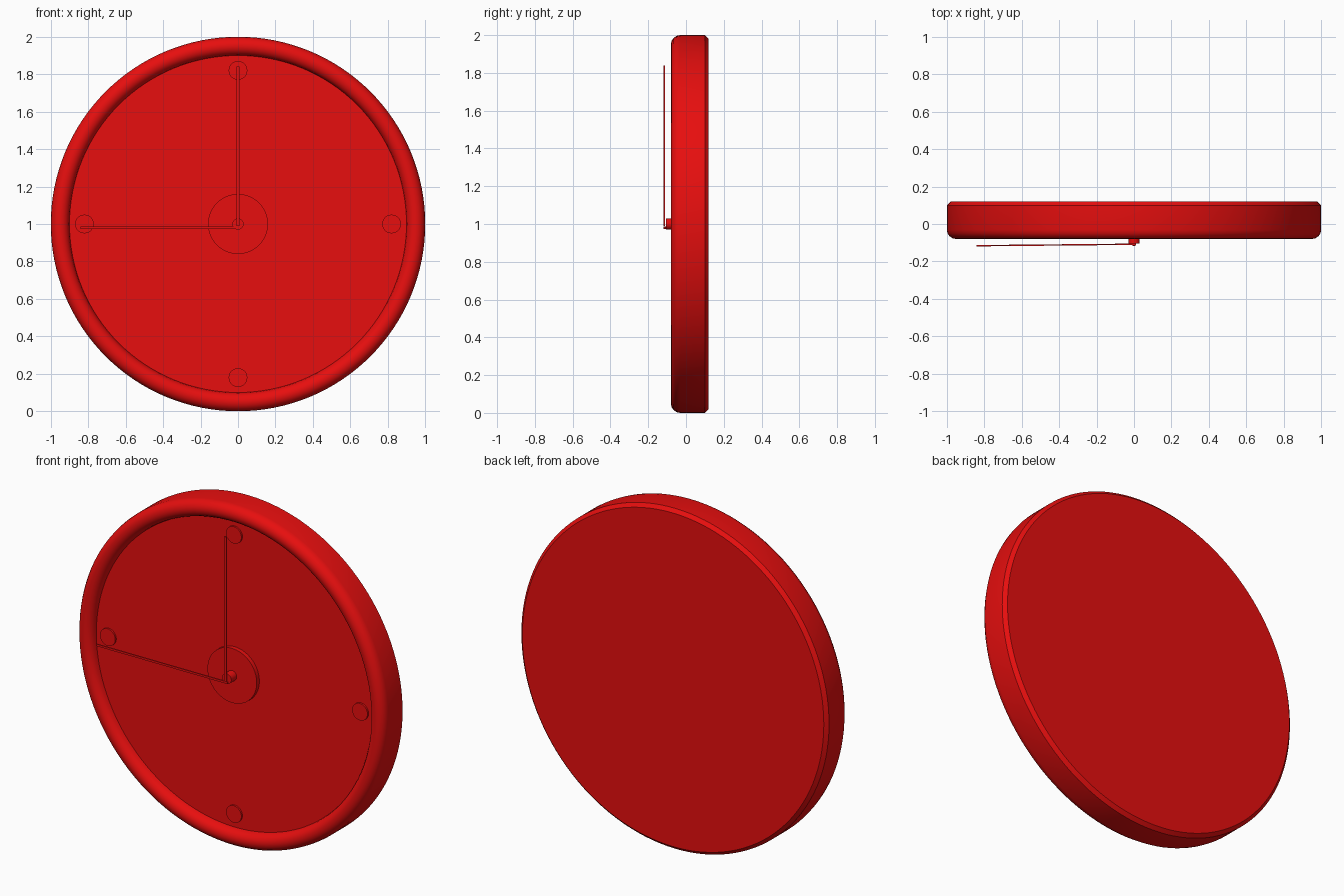
import bpy
import bmesh
import math
from mathutils import Matrix, Vector

cube = bpy.data.objects.get("Cube")
if cube:
    bpy.data.objects.remove(cube, do_unlink=True)

red = bpy.data.materials.new("bright_red")
red.use_nodes = True
red.diffuse_color = (0.8, 0.0045, 0.0045, 1)
red.node_tree.nodes["Principled BSDF"].inputs["Base Color"].default_value = red.diffuse_color

CENTRE = Vector((0, 0, 1))


def finish(bm, name, location, smooth=True):
    bmesh.ops.recalc_face_normals(bm, faces=bm.faces)
    mesh = bpy.data.meshes.new(name)
    bm.to_mesh(mesh)
    bm.free()
    mesh.materials.append(red)
    obj = bpy.data.objects.new(name, mesh)
    obj.location = location
    bpy.context.collection.objects.link(obj)
    if smooth:
        bpy.ops.object.select_all(action="DESELECT")
        obj.select_set(True)
        bpy.context.view_layer.objects.active = obj
        bpy.ops.object.shade_smooth_by_angle(angle=math.radians(32))
    return obj


def lathe(name, profile, location, sides):
    """Spin (radius, y) points around the y axis."""
    bm = bmesh.new()
    verts = [bm.verts.new((r, y, 0)) for r, y in profile]
    edges = [bm.edges.new(pair) for pair in zip(verts, verts[1:])]
    bmesh.ops.spin(bm, geom=verts + edges, cent=(0, 0, 0), axis=(0, 1, 0),
                   angle=math.tau, steps=sides, use_duplicate=False)
    bmesh.ops.remove_doubles(bm, verts=bm.verts, dist=0.0001)
    return finish(bm, name, location)


def disc(name, radius, front, back, location, sides=48):
    return lathe(name, [(0, front), (radius, front), (radius, back), (0, back)],
                 location, sides)


def hand(name, start, end, width, depth):
    """Thin square bar running between two points."""
    start, end = Vector(start), Vector(end)
    along = end - start
    bm = bmesh.new()
    bmesh.ops.create_cube(bm, size=1)
    bmesh.ops.scale(bm, vec=(width, depth, along.length), verts=bm.verts)
    turn = Vector((0, 0, 1)).rotation_difference(along).to_matrix()
    bmesh.ops.rotate(bm, cent=(0, 0, 0), matrix=turn, verts=bm.verts)
    return finish(bm, name, (start + end) / 2, smooth=False)


# Case: recessed face, half-round rim, plain side and chamfered back
FACE, ROUND = -0.03, 0.05
rim = [(0.95 + ROUND * math.cos(a), FACE - ROUND * math.sin(a))
       for a in (math.pi * (1 - i / 8) for i in range(9))]
case = [(0, FACE)] + rim + [(1, 0.1), (0.98, 0.12), (0, 0.12)]
lathe("clock_case", case, CENTRE, 128)

# Centre boss and spindle
disc("centre_boss", 0.16, -0.055, -0.02, CENTRE, 64)
disc("spindle", 0.03, -0.105, -0.05, CENTRE, 32)

# Four quarter-hour markers
for i, side in enumerate(("top", "left", "bottom", "right")):
    offset = Matrix.Rotation(i * math.pi / 2, 3, "Y") @ Vector((0, 0, 0.82))
    disc("marker_" + side, 0.05, FACE - 0.01, FACE + 0.01, CENTRE + offset, 32)

# Hands
hand("minute_hand", (0, -0.115, 0.99), (0, -0.115, 1.84), 0.015, 0.007)
hand("hour_hand", (0.01, -0.108, 0.98), (-0.84, -0.116, 0.98), 0.012, 0.007)
